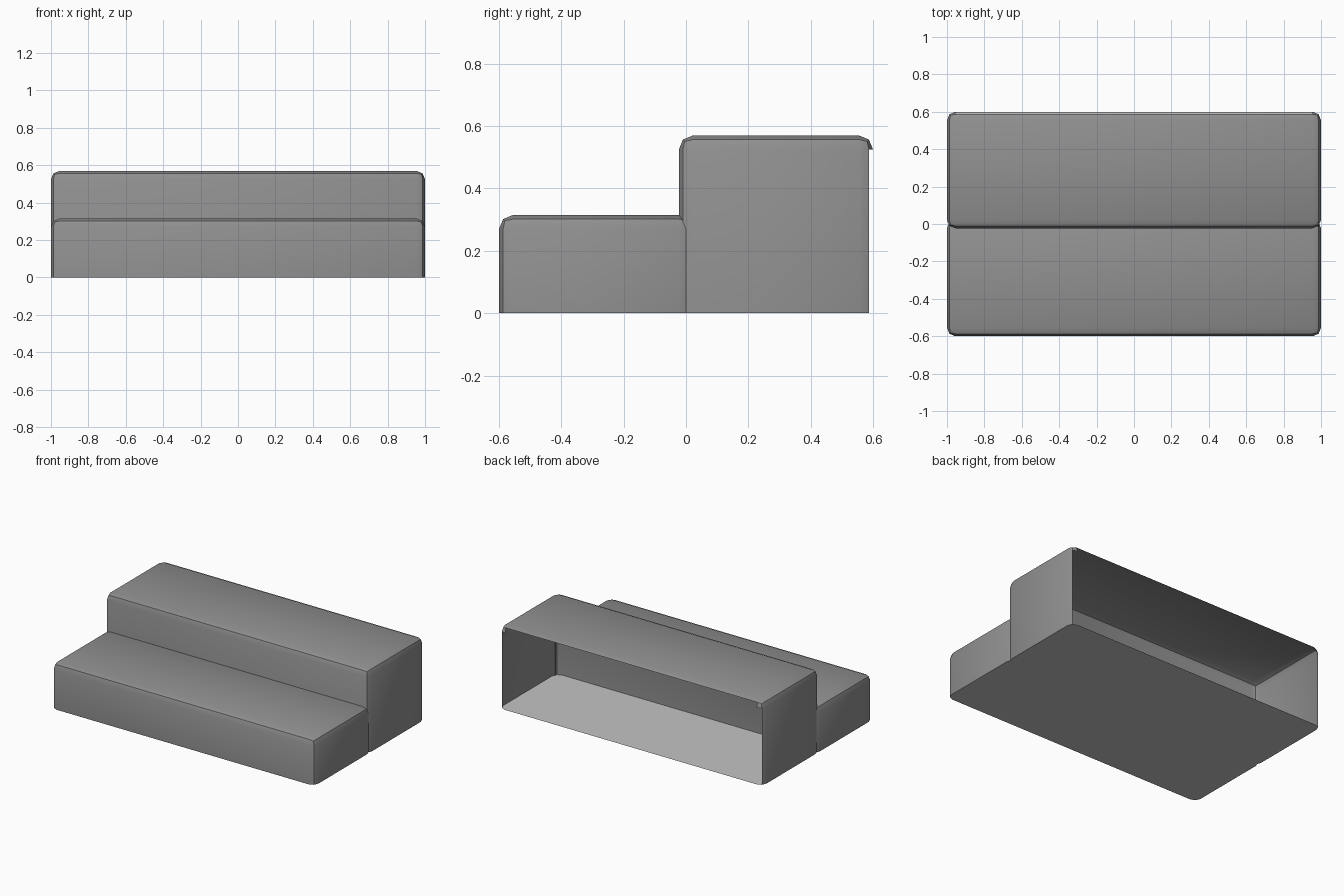
import bpy, bmesh, math

if "Cube" in bpy.data.objects:
    bpy.data.objects.remove(bpy.data.objects["Cube"])

BEVEL = 0.045


def material(name, v):
    m = bpy.data.materials.new(name)
    m.diffuse_color = (v, v, v, 1)
    m.use_nodes = True
    m.node_tree.nodes["Principled BSDF"].inputs["Base Color"].default_value = m.diffuse_color
    return m


BODY = material("mid grey", 0.28)
FLOOR = material("light grey", 0.55)


def step_shell(name, y0, y1, top, fit_behind=False):
    """Open-backed box with rounded top and front edges and a pale floor."""
    bm = bmesh.new()
    bmesh.ops.create_cube(bm, size=1)
    for v in bm.verts:
        v.co = (v.co.x * 2, y0 if v.co.y < 0 else y1, top if v.co.z > 0 else 0)
    # round edges touching neither the back nor the floor plane
    edges = [e for e in bm.edges
             if not all(v.co.y == y1 for v in e.verts)
             and not all(v.co.z == 0 for v in e.verts)]
    bmesh.ops.bevel(bm, geom=edges, offset=BEVEL, segments=2, profile=0.5,
                    affect='EDGES', clamp_overlap=True)
    bm.normal_update()
    back = [f for f in bm.faces if f.normal.y > 0.9]
    bmesh.ops.delete(bm, geom=back, context='FACES')
    for f in bm.faces:
        f.material_index = 1 if f.normal.z < -0.9 else 0
    # let the back rim follow the rounded corner of the step behind
    if fit_behind:
        for v in bm.verts:
            if abs(v.co.y - y1) < 1e-4:
                dx = max(0, abs(v.co.x) - (1 - BEVEL))
                v.co.y = y1 - math.sqrt(max(0, BEVEL ** 2 - dx ** 2))
    me = bpy.data.meshes.new(name)
    bm.to_mesh(me)
    bm.free()
    me.materials.append(BODY)
    me.materials.append(FLOOR)
    ob = bpy.data.objects.new(name, me)
    bpy.context.collection.objects.link(ob)
    bpy.ops.object.select_all(action='DESELECT')
    ob.select_set(True)
    bpy.context.view_layer.objects.active = ob
    bpy.ops.object.shade_smooth_by_angle(angle=math.radians(30))
    return ob


# tall rear step and low front step
step_shell("upper_step", -0.023, 0.6, 0.57)
step_shell("lower_step", -0.6, -0.023 + BEVEL, 0.315, fit_behind=True)
